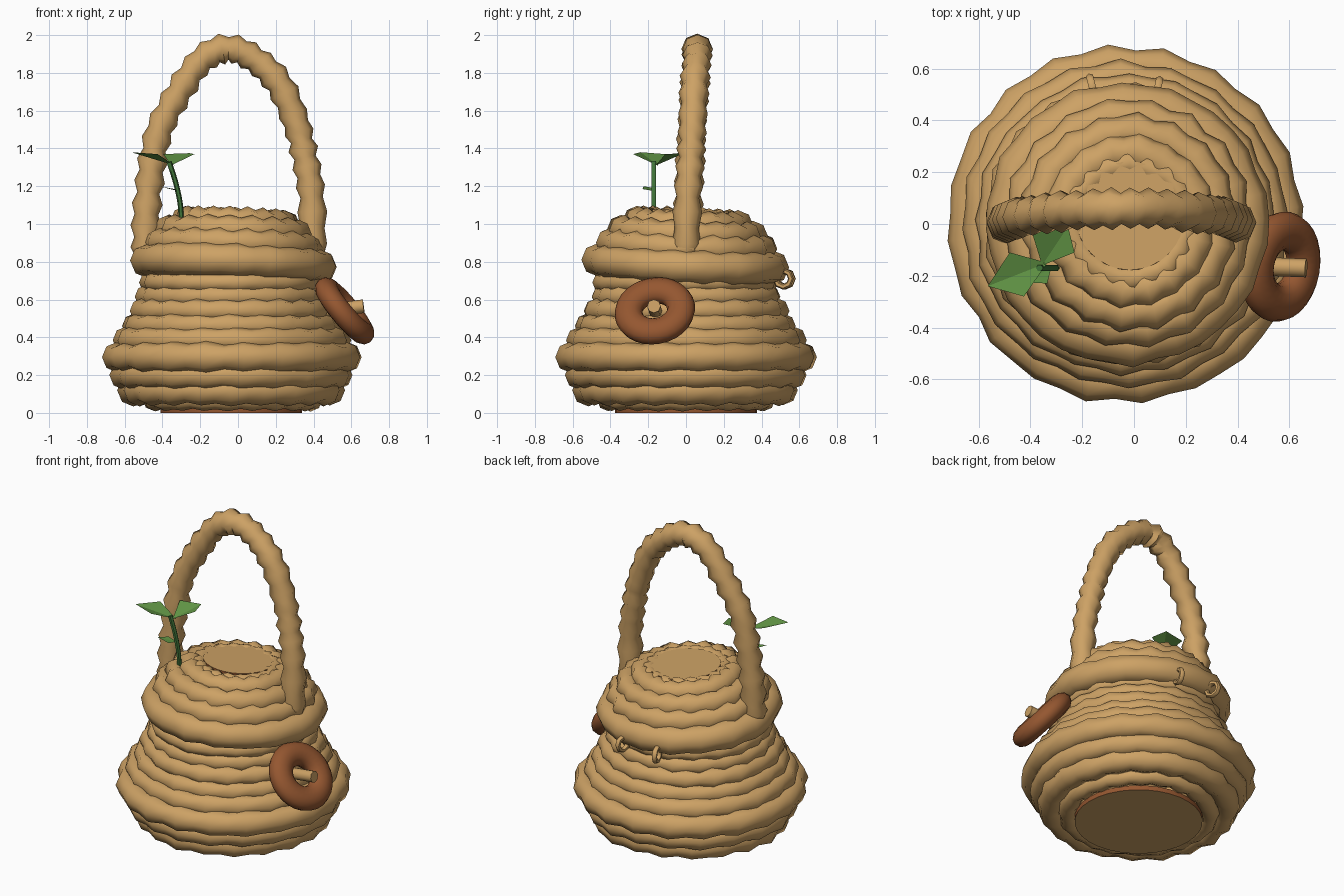
import bpy, bmesh, math, random
from math import cos, sin, pi, tau
from mathutils import Vector, Matrix

random.seed(4)
if "Cube" in bpy.data.objects:
    bpy.data.objects.remove(bpy.data.objects["Cube"])


def material(name, rgb):
    m = bpy.data.materials.new(name)
    m.use_nodes = True
    m.diffuse_color = (*rgb, 1)
    m.node_tree.nodes["Principled BSDF"].inputs["Base Color"].default_value = (*rgb, 1)
    return m


STRAW = material("straw", (0.61, 0.36, 0.13))
BROWN = material("brown", (0.30, 0.095, 0.03))
LEAF = material("leaf green", (0.12, 0.30, 0.06))
STEM = material("stem green", (0.05, 0.17, 0.04))


def finish(name, bm, mats, smooth=True, angle=50):
    me = bpy.data.meshes.new(name)
    bmesh.ops.recalc_face_normals(bm, faces=bm.faces)
    bm.to_mesh(me)
    bm.free()
    ob = bpy.data.objects.new(name, me)
    for m in mats:
        me.materials.append(m)
    bpy.context.collection.objects.link(ob)
    if smooth:
        bpy.ops.object.select_all(action="DESELECT")
        ob.select_set(True)
        bpy.context.view_layer.objects.active = ob
        bpy.ops.object.shade_smooth_by_angle(angle=math.radians(angle))
    return ob


def sweep(name, path, radii, mat, side, sides=8, closed=False, flat=1.0):
    """Tube along path; 'side' is a vector off the path plane, 'flat' scales along it."""
    bm = bmesh.new()
    n = len(path)
    loops = []
    for i, (p, r) in enumerate(zip(path, radii)):
        if closed:
            t = path[(i + 1) % n] - path[i - 1]
        else:
            t = path[min(i + 1, n - 1)] - path[max(i - 1, 0)]
        u = t.cross(side).normalized()
        v = u.cross(t).normalized()
        loops.append([bm.verts.new(p + u * r * cos(k * tau / sides) + v * r * flat * sin(k * tau / sides))
                      for k in range(sides)])
    for i in range(n if closed else n - 1):
        a, b = loops[i], loops[(i + 1) % n]
        for k in range(sides):
            j = (k + 1) % sides
            bm.faces.new((a[k], a[j], b[j], b[k]))
    if not closed:
        bm.faces.new(loops[0])
        bm.faces.new(loops[-1])
    return finish(name, bm, [mat], angle=60)


def circle(r, n, jitter=0.0):
    return [Vector((cos(i * tau / n), sin(i * tau / n), 0)) * (r + random.uniform(-jitter, jitter))
            for i in range(n)]


UP = Vector((0, 0, 1))
CENTRE = Vector((-0.035, 0, 0))
LID_TILT = Matrix.Translation((-0.025, 0, 0.8)) @ Matrix.Rotation(-0.045, 4, "X") @ Matrix.Rotation(0.035, 4, "Y")


def straw_ring(name, z, outer, thick, lobes, frame, bump=0.12, flat=1.0):
    n = lobes * 2
    path = circle(outer - thick, n, 0.006)
    radii = [thick * (1 + bump * (1 if i % 2 else -1) + random.uniform(-0.05, 0.05)) for i in range(n)]
    spin = Matrix.Rotation(random.uniform(0, tau), 4, "Z")
    path = [frame @ (spin @ p + UP * z) for p in path]
    return sweep(name, path, radii, STRAW, UP, 8, True, flat)


# Body: stacked coils (height, outer radius, thickness)
BODY = [(0.07, 0.47, 0.055), (0.12, 0.59, 0.075), (0.20, 0.635, 0.07), (0.295, 0.685, 0.075),
        (0.385, 0.625, 0.065), (0.46, 0.575, 0.06), (0.54, 0.54, 0.06), (0.615, 0.50, 0.055),
        (0.69, 0.485, 0.05)]
for i, (z, r, t) in enumerate(BODY):
    straw_ring(f"body_coil_{i + 1}", z, r, t, 20, Matrix.Translation(CENTRE), 0.1)

# Lid: thick rim, then shrinking coils
LID = [(-0.01, 0.545, 0.085, 0.05), (0.085, 0.475, 0.07, 0.13), (0.155, 0.415, 0.07, 0.13),
       (0.205, 0.335, 0.07, 0.14), (0.225, 0.27, 0.05, 0.12)]
for i, (z, r, t, b) in enumerate(LID):
    straw_ring("lid_rim" if i == 0 else f"lid_coil_{i}", z, r, t, 18, LID_TILT, b)


# Discs closing the bottom and the lid, with brown edges
def disc(name, radius, depth, frame):
    bm = bmesh.new()
    bmesh.ops.create_cone(bm, cap_ends=True, segments=32, radius1=radius, radius2=radius,
                          depth=depth, matrix=Matrix.Translation((0, 0, depth / 2)))
    for f in bm.faces:
        f.material_index = 1 if abs(f.normal.z) < 0.5 else 0
    bm.transform(frame)
    return finish(name, bm, [STRAW, BROWN])


disc("base_disc", 0.375, 0.03, Matrix.Translation(CENTRE))
disc("lid_disc", 0.21, 0.05, LID_TILT @ Matrix.Translation((0, 0.02, 0.22)))

# Handle: beaded arch through a few guide points
GUIDE = [(-0.49, 0.0, 0.84), (-0.485, 0.01, 1.05), (-0.46, 0.02, 1.28), (-0.415, 0.03, 1.5),
         (-0.31, 0.045, 1.7), (-0.19, 0.055, 1.87), (-0.05, 0.06, 1.93), (0.09, 0.06, 1.87),
         (0.22, 0.045, 1.74), (0.31, 0.035, 1.53), (0.355, 0.025, 1.35), (0.39, 0.01, 1.14),
         (0.395, 0.0, 0.84)]
guide = [Vector(p) for p in GUIDE]


def spline(pts, per):
    out = []
    for i in range(len(pts) - 1):
        a, b = pts[max(i - 1, 0)], pts[i]
        c, d = pts[i + 1], pts[min(i + 2, len(pts) - 1)]
        for k in range(per):
            t = k / per
            out.append(0.5 * (2 * b + (c - a) * t + (2 * a - 5 * b + 4 * c - d) * t * t
                              + (3 * b - a - 3 * c + d) * t ** 3))
    return out + [pts[-1]]


arch = spline(guide, 4)
beads = [0.07 + 0.010 * (-1, 0, 1, 0)[(i * 2) % 4] + random.uniform(-0.004, 0.004) for i in range(len(arch))]
sweep("handle", arch, beads, STRAW, Vector((0, 1, 0)), 8)

# Side ring hung on a peg
facing = Vector((0.76, -0.13, 0.63)).normalized()
turn = facing.to_track_quat("Z", "Y").to_matrix()
hub = Vector((0.565, -0.165, 0.54))
sweep("side_ring", [hub + turn @ p for p in circle(0.14, 28)], [0.075] * 28, BROWN, facing, 12, True, 0.8)
peg = [Vector((0.40, -0.16, 0.53)), Vector((0.665, -0.17, 0.565))]
sweep("side_peg", peg, [0.036, 0.036], STRAW, UP, 8)

# Two small loops at the back of the rim
for name, x, y in (("back_loop_right", -0.16, 0.525), ("back_loop_left", 0.09, 0.515)):
    axis = Vector((1, 0.25 if x < 0 else -0.2, 0)).normalized()
    rot = axis.to_track_quat("Z", "Y").to_matrix()
    sweep(name, [Vector((x, y, 0.71)) + rot @ p for p in circle(0.042, 8)], [0.016] * 8,
          STRAW, axis, 6, True)

# Sprout: curved stem and folded leaf blades
stem = spline([Vector(p) for p in ((-0.30, -0.17, 0.98), (-0.305, -0.17, 1.1), (-0.33, -0.17, 1.22),
                                   (-0.365, -0.17, 1.33))], 3)
sweep("sprout_stem", stem, [0.014] * len(stem), STEM, Vector((0, 1, 0)), 6)


def leaf(name, base, left, tip, right):
    bm = bmesh.new()
    vs = [bm.verts.new(p) for p in (base, left, tip, right)]
    bm.faces.new((vs[0], vs[1], vs[2]))
    bm.faces.new((vs[0], vs[2], vs[3]))
    ob = finish(name, bm, [LEAF], smooth=False)
    if ob.data.polygons[0].normal.z < 0:
        ob.data.flip_normals()
    return ob


leaf("sprout_leaf_outer", (-0.335, -0.15, 1.31), (-0.48, -0.11, 1.37), (-0.565, -0.24, 1.38), (-0.425, -0.28, 1.37))
leaf("sprout_leaf_inner", (-0.355, -0.16, 1.31), (-0.23, -0.11, 1.37), (-0.255, -0.01, 1.375), (-0.395, -0.03, 1.37))
leaf("sprout_leaf_small", (-0.32, -0.17, 1.175), (-0.38, -0.165, 1.19), (-0.42, -0.225, 1.2), (-0.335, -0.23, 1.185))
